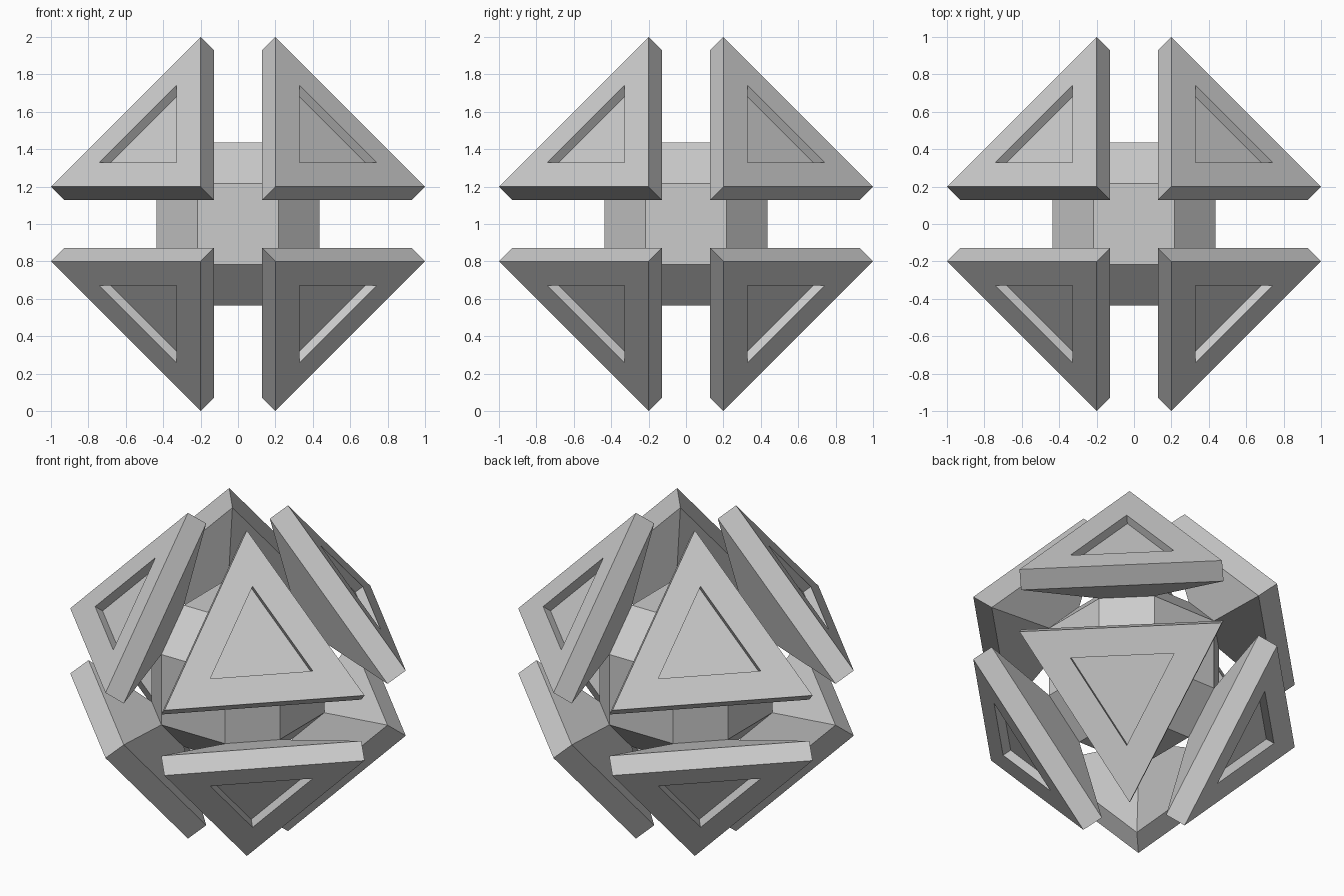
import bpy, bmesh
from mathutils import Vector

if "Cube" in bpy.data.objects:
    bpy.data.objects.remove(bpy.data.objects["Cube"])

CENTRE = (0, 0, 1)


def add_object(name, bm):
    bmesh.ops.recalc_face_normals(bm, faces=bm.faces[:])
    mesh = bpy.data.meshes.new(name)
    bm.to_mesh(mesh)
    bm.free()
    obj = bpy.data.objects.new(name, mesh)
    obj.location = CENTRE
    bpy.context.collection.objects.link(obj)
    return obj


# core: cube with wide chamfers, leaving a triangle at each corner
bm = bmesh.new()
bmesh.ops.create_cube(bm, size=0.87)
bmesh.ops.bevel(bm, geom=bm.edges[:], offset=0.219, segments=1,
                affect='EDGES', profile=0.5)
add_object("core", bm)


def triangle(bm, near, far, sink=0.0):
    """Ring of three points around the (1,1,1) diagonal, sunk toward the centre."""
    pts = [(near, near, far), (far, near, near), (near, far, near)]
    return [bm.verts.new(Vector(p) - Vector((sink,) * 3)) for p in pts]


# corner panel: arm from core, thick triangular plate, recessed face
bm = bmesh.new()
rings = [
    triangle(bm, 0.216, 0.435),        # joins the core
    triangle(bm, 0.2, 1.0, 0.073),     # back of plate
    triangle(bm, 0.2, 1.0),            # outer rim
    triangle(bm, 0.33, 0.74),          # recess edge
    triangle(bm, 0.33, 0.74, 0.03),    # recess floor
]
for a, b in zip(rings, rings[1:]):
    for i in range(3):
        j = (i + 1) % 3
        bm.faces.new((a[i], a[j], b[j], b[i]))
bm.faces.new(rings[-1])
bm.faces.new(rings[0][::-1])
panel = add_object("corner_panels", bm)

# repeat in all eight corners
mirror = panel.modifiers.new("mirror", 'MIRROR')
mirror.use_axis = (True, True, True)
mirror.use_mirror_merge = False
